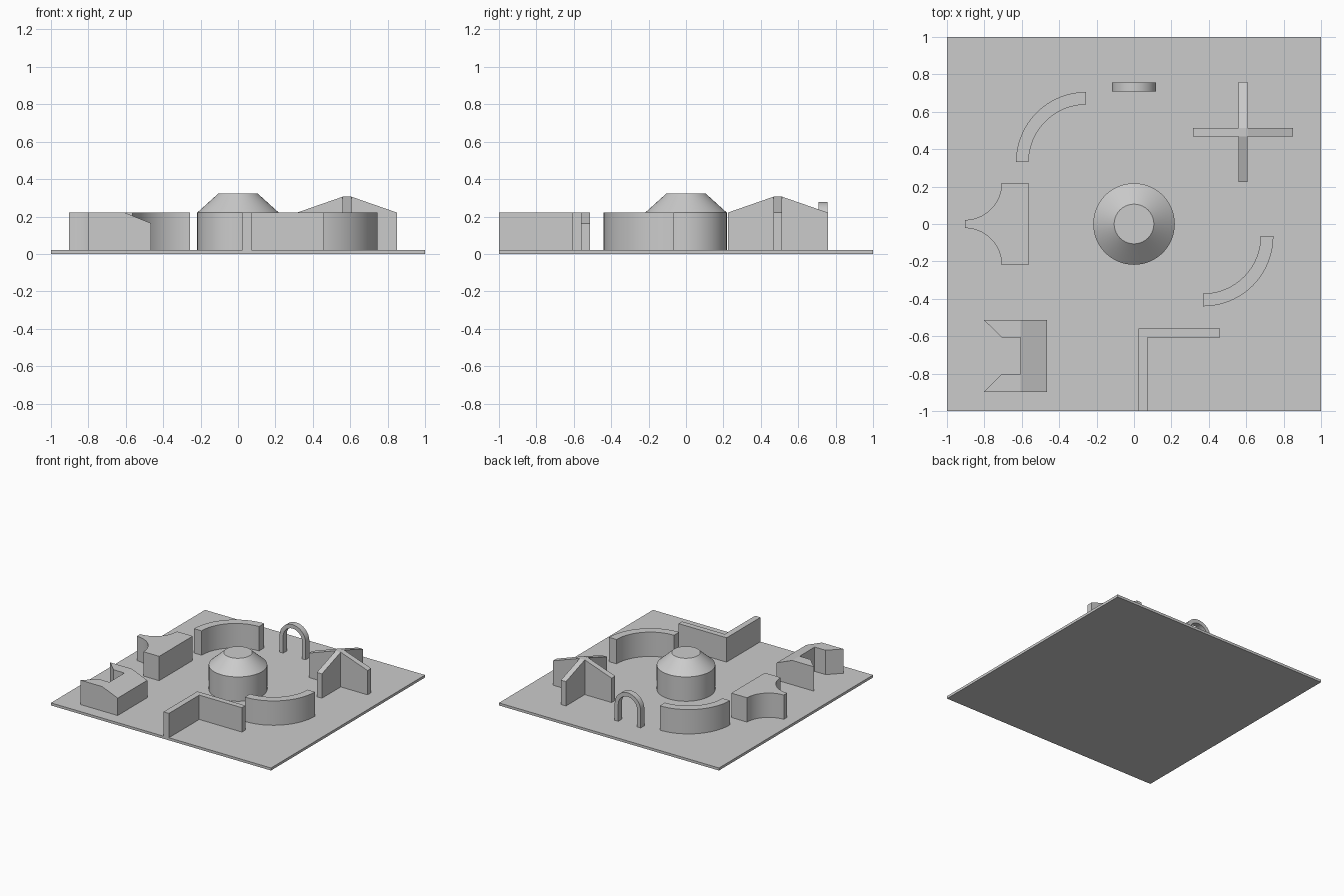
import bpy, bmesh
from math import sin, cos, radians

if "Cube" in bpy.data.objects:
    bpy.data.objects.remove(bpy.data.objects["Cube"])

Z0, Z1 = 0.021, 0.221  # slab top, wall top


def finish(name, bm, smooth=False):
    bmesh.ops.recalc_face_normals(bm, faces=bm.faces[:])
    me = bpy.data.meshes.new(name)
    bm.to_mesh(me)
    bm.free()
    ob = bpy.data.objects.new(name, me)
    bpy.context.collection.objects.link(ob)
    if smooth:
        bpy.ops.object.select_all(action='DESELECT')
        bpy.context.view_layer.objects.active = ob
        ob.select_set(True)
        bpy.ops.object.shade_smooth_by_angle(angle=radians(30))
    return ob


def prism(name, pts, lo, hi, axis='z', smooth=False):
    """Extrude a closed 2D outline along an axis from lo to hi."""
    place = {'z': lambda a, b, c: (a, b, c),
             'y': lambda a, b, c: (a, c, b),
             'x': lambda a, b, c: (c, a, b)}[axis]
    bm = bmesh.new()
    rings = [[bm.verts.new(place(a, b, c)) for a, b in pts] for c in (lo, hi)]
    for ring in rings:
        bm.faces.new(ring)
    n = len(pts)
    for i in range(n):
        j = (i + 1) % n
        bm.faces.new((rings[0][i], rings[0][j], rings[1][j], rings[1][i]))
    return finish(name, bm, smooth)


def arc(cx, cy, r, a0, a1, n=24):
    return [(cx + r * cos(radians(a0 + (a1 - a0) * i / n)),
             cy + r * sin(radians(a0 + (a1 - a0) * i / n))) for i in range(n + 1)]


# Ground slab
prism("ground_slab", [(-1, -1), (1, -1), (1, 1), (-1, 1)], 0, Z0)

# Central drum with conical roof
bm = bmesh.new()
for r1, r2, lo, hi in ((0.218, 0.218, Z0, Z1), (0.218, 0.106, Z1, 0.322)):
    res = bmesh.ops.create_cone(bm, cap_ends=True, segments=64,
                                radius1=r1, radius2=r2, depth=hi - lo)
    bmesh.ops.translate(bm, verts=res['verts'], vec=(0, 0, (lo + hi) / 2))
inner = [f for f in bm.faces if len(f.verts) > 4 and abs(f.calc_center_median().z - Z1) < 1e-4]
bmesh.ops.delete(bm, geom=inner, context='FACES_ONLY')
bmesh.ops.remove_doubles(bm, verts=bm.verts[:], dist=1e-5)
finish("central_drum", bm, True)

# Two quarter-circle walls
for name, cx, cy, a0 in (("curved_wall_back", -0.256, 0.331, 90),
                         ("curved_wall_front", 0.370, -0.065, 270)):
    outline = arc(cx, cy, 0.375, a0, a0 + 90) + arc(cx, cy, 0.307, a0 + 90, a0)
    prism(name, outline, Z0, Z1, smooth=True)

# Cross of two gabled walls
CX, CY, HALF, T = 0.583, 0.491, 0.267, 0.023


def gable(c):
    return [(c - HALF, Z0), (c + HALF, Z0), (c + HALF, Z1),
            (c + T, 0.306), (c - T, 0.306), (c - HALF, Z1)]


prism("cross_wall_x", gable(CX), CY - T, CY + T, 'y')
prism("cross_wall_y", gable(CY), CX - T, CX + T, 'x')

# Arch
spring = 0.16
outline = ([(0.118, Z0)] + arc(0, spring, 0.118, 0, 180, 32) + [(-0.118, Z0), (-0.086, Z0)]
           + arc(0, spring, 0.086, 180, 0, 32) + [(0.086, Z0)])
prism("arch", outline, 0.709, 0.757, 'y', smooth=True)

# Block with two scooped corners
outline = (arc(-0.904, 0.218, 0.196, 270, 360) + [(-0.564, 0.218), (-0.564, -0.218)]
           + arc(-0.904, -0.218, 0.196, 0, 90))
prism("scooped_block", outline, Z0, Z1, smooth=True)

# L-shaped wall
prism("corner_wall", [(0.023, -1), (0.072, -1), (0.072, -0.606), (0.46, -0.606),
                      (0.46, -0.56), (0.023, -0.56)], Z0, Z1)

# Notched block: flat pronged rear plus sloping front
prism("notched_block", [(-0.606, -0.514), (-0.802, -0.514), (-0.707, -0.606),
                        (-0.608, -0.606), (-0.608, -0.803), (-0.707, -0.803),
                        (-0.802, -0.898), (-0.606, -0.898)], Z0, Z1)
prism("notched_block_slope", [(-0.606, Z0), (-0.465, Z0), (-0.465, 0.164), (-0.606, Z1)],
      -0.898, -0.514, 'y')
